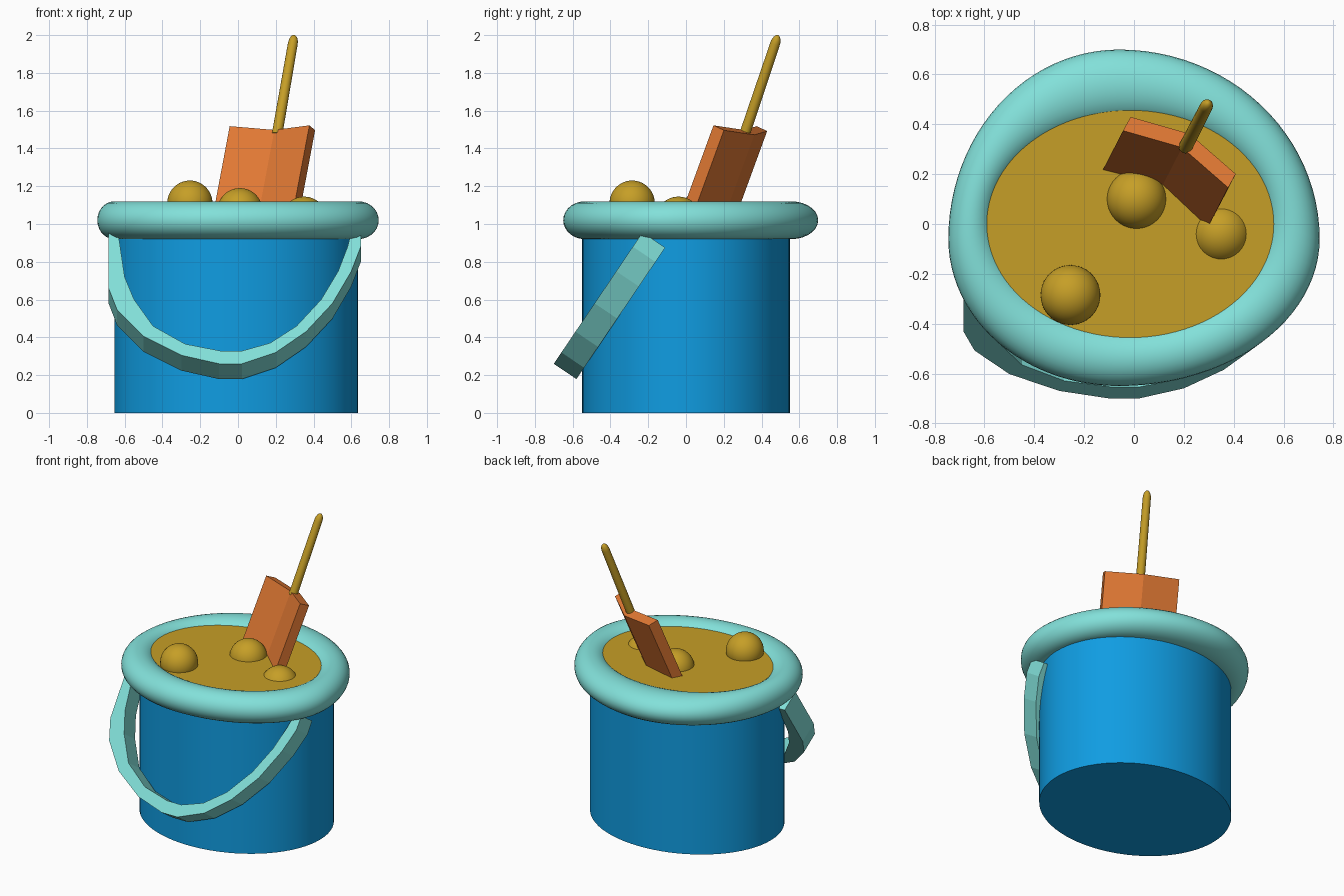
import bpy, bmesh, math
from mathutils import Vector

if "Cube" in bpy.data.objects:
    bpy.data.objects.remove(bpy.data.objects["Cube"])


def material(name, rgb):
    m = bpy.data.materials.new(name)
    m.diffuse_color = (*rgb, 1)
    m.use_nodes = True
    m.node_tree.nodes["Principled BSDF"].inputs["Base Color"].default_value = m.diffuse_color
    return m


BLUE = material("bucket blue", (0.005, 0.335, 0.76))
TURQUOISE = material("turquoise", (0.225, 0.75, 0.70))
GOLD = material("sand gold", (0.565, 0.345, 0.02))
ORANGE = material("spade orange", (0.75, 0.19, 0.034))


def loft(name, rings, mat, loop=False, smooth=True):
    """Skin a list of equal-length rings; close with caps, or into a loop."""
    bm = bmesh.new()
    vs = [[bm.verts.new(p) for p in r] for r in rings]
    n, k = len(vs), len(vs[0])
    for i in range(n if loop else n - 1):
        a, b = vs[i], vs[(i + 1) % n]
        for j in range(k):
            bm.faces.new((a[j], a[(j + 1) % k], b[(j + 1) % k], b[j]))
    if not loop:
        bm.faces.new(vs[0])
        bm.faces.new(vs[-1])
    bmesh.ops.recalc_face_normals(bm, faces=bm.faces[:])
    me = bpy.data.meshes.new(name)
    bm.to_mesh(me)
    bm.free()
    me.materials.append(mat)
    ob = bpy.data.objects.new(name, me)
    bpy.context.collection.objects.link(ob)
    if smooth:
        smooth_shade(ob)
    return ob


def smooth_shade(ob):
    bpy.ops.object.select_all(action='DESELECT')
    ob.select_set(True)
    bpy.context.view_layer.objects.active = ob
    bpy.ops.object.shade_smooth_by_angle(angle=math.radians(35))


def ellipse(cx, cy, rx, ry, z, n=72):
    return [(cx + rx * math.cos(t * math.tau / n), cy + ry * math.sin(t * math.tau / n), z)
            for t in range(n)]


# Oval bucket body and sand filling
loft("bucket_body", [ellipse(-0.01, 0, 0.645, 0.55, z) for z in (0, 1.02)], BLUE)
loft("sand_surface", [ellipse(-0.015, 0, 0.595, 0.475, z) for z in (1.0, 1.09)], GOLD)

# Uneven inflated rim: egg-shaped outside, oval opening
rings = []
for i in range(96):
    t = i * math.tau / 96
    c, s = math.cos(t), math.sin(t)
    outer = Vector((-0.06 + c * (0.805 if c > 0 else 0.685),
                    -0.06 + s * (0.76 if s > 0 else 0.59), 1.02))
    inner = Vector((-0.015 + 0.575 * c, 0.455 * s, 1.02))
    half = (inner - outer) / 1.714
    rings.append([outer + half * (1 - math.cos(p * math.tau / 28))
                  + Vector((0, 0, 0.1 * math.sin(p * math.tau / 28))) for p in range(28)])
loft("bucket_rim", rings, TURQUOISE, loop=True)

# Hanging carry handle: flat band in a tilted plane, (x, z) of its front edge
outer = [(-.685, .956), (-.685, .66), (-.64, .545), (-.5, .405), (-.3, .305), (-.1, .26), (.02, .26),
         (.2, .32), (.36, .43), (.5, .58), (.6, .75), (.65, .88), (.65, .956)]
inner = [(-.635, .956), (-.60, .72), (-.55, .60), (-.45, .46), (-.28, .365), (-.09, .328), (.02, .328),
         (.17, .37), (.31, .46), (.44, .60), (.53, .75), (.58, .88), (.60, .956)]
across = Vector((0, 0.12, -0.081))


def on_plane(p):
    return Vector((p[0], -0.70 + (p[1] - 0.26) * 0.675, p[1]))


loft("carry_handle", [[on_plane(o), on_plane(q), on_plane(q) + across, on_plane(o) + across]
                      for o, q in zip(outer, inner)], TURQUOISE, smooth=False)

# Sand balls
for i, loc in enumerate([(-0.255, -0.285, 1.11), (0.01, 0.10, 1.07), (0.35, -0.04, 1.025)]):
    bpy.ops.mesh.primitive_uv_sphere_add(segments=40, ring_count=24, radius=0.12, location=loc)
    ball = bpy.context.object
    ball.name = "sand_ball_%d" % (i + 1)
    ball.data.materials.append(GOLD)
    smooth_shade(ball)

# Spade blade: creased plate leaning back into the sand
axis = Vector((0.175, 0.34, 0.93)).normalized()
wide = Vector((0.877, -0.48, 0))
wide = (wide - axis * wide.dot(axis)).normalized()
back = axis.cross(wide).normalized()
if back.y < 0:
    back = -back
top = Vector((0.167, 0.26, 1.52))
section = [(-0.24, 0), (0, 0.058), (0.24, 0), (0.24, 0.068), (0, 0.126), (-0.24, 0.068)]
loft("spade_blade", [[top + wide * x + back * y - axis * d for x, y in section]
                     for d in (0, 0.62)], ORANGE, smooth=False)

# Spade stick with rounded tip
base, tip = Vector((0.207, 0.31, 1.475)), Vector((0.298, 0.487, 2.0))
stick = tip - base
length = stick.length
d = stick.normalized()
u = d.cross(Vector((1, 0, 0))).normalized()
v = d.cross(u)
profile = [(0, 0.028), (length - 0.05, 0.026)]
profile += [(length - 0.05 + 0.05 * math.sin(a), 0.026 * math.cos(a))
            for a in (math.radians(g) for g in (15, 30, 45, 60, 75, 86))]
loft("spade_stick", [[base + d * h + (u * math.cos(a) + v * math.sin(a)) * r
                      for a in (k * math.tau / 20 for k in range(20))] for h, r in profile], GOLD)
